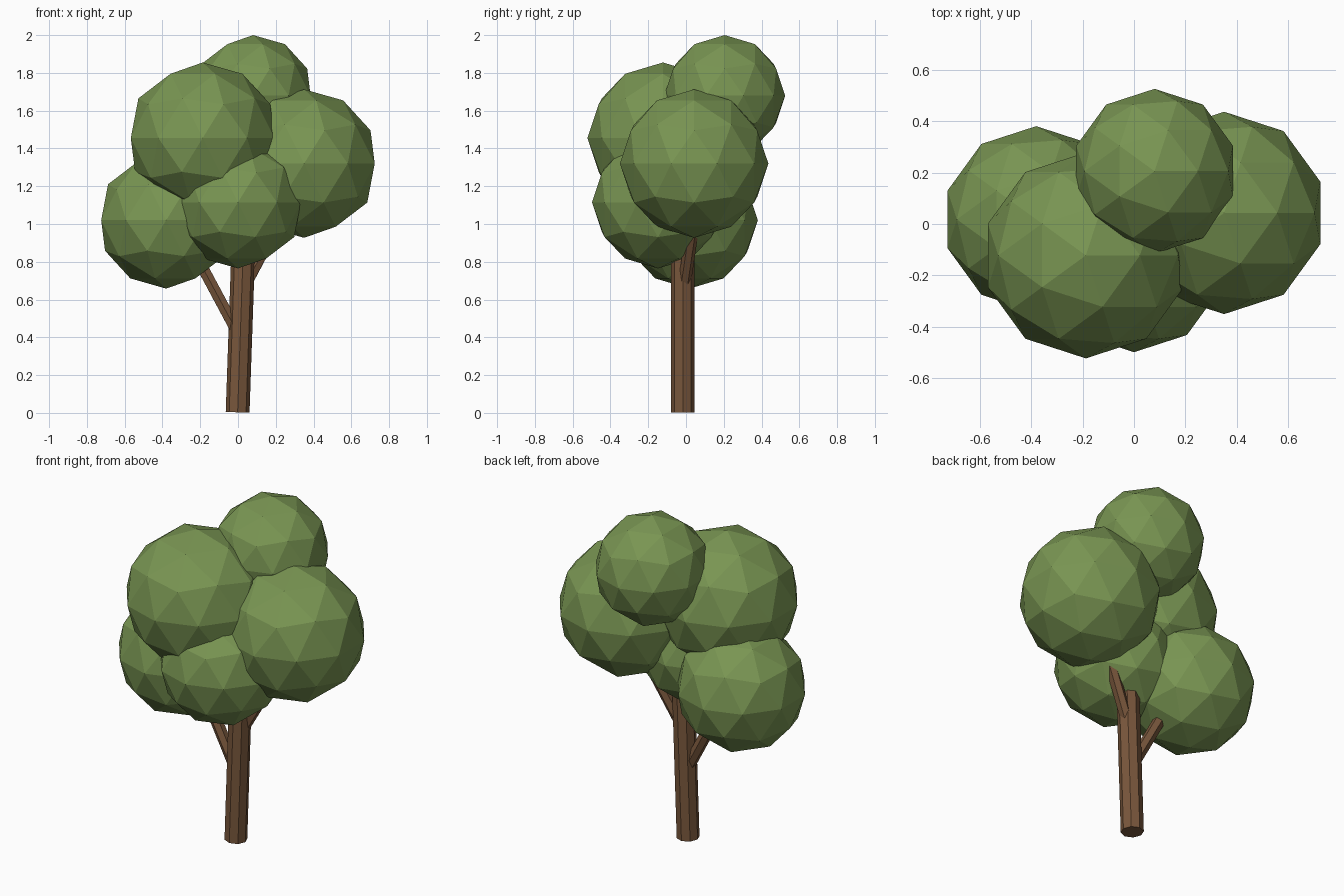
import bpy
from mathutils import Vector

if "Cube" in bpy.data.objects:
    bpy.data.objects.remove(bpy.data.objects["Cube"])


def material(name, rgb):
    m = bpy.data.materials.new(name)
    m.diffuse_color = (*rgb, 1)
    m.use_nodes = True
    m.node_tree.nodes["Principled BSDF"].inputs["Base Color"].default_value = m.diffuse_color
    return m


leaf = material("leaf_green", (0.19, 0.30, 0.085))
bark = material("bark_brown", (0.19, 0.095, 0.045))


def finish(name, mat):
    ob = bpy.context.object
    ob.name = name
    ob.data.materials.append(mat)
    return ob


def limb(name, start, end, radius, sides):
    """Straight prism running between two points."""
    a, b = Vector(start), Vector(end)
    d = b - a
    bpy.ops.mesh.primitive_cylinder_add(vertices=sides, radius=radius, depth=d.length,
                                        location=(a + b) / 2)
    ob = finish(name, bark)
    ob.rotation_mode = 'QUATERNION'
    ob.rotation_quaternion = Vector((0, 0, 1)).rotation_difference(d)


# Leaning trunk and two branches that end inside the foliage
limb("trunk", (-0.002, -0.017, 0.003), (0.036, -0.017, 1.10), 0.063, 8)
limb("left_branch", (0.005, -0.017, 0.41), (-0.30, 0.0, 0.98), 0.034, 6)
limb("right_branch", (0.02, -0.015, 0.64), (0.20, 0.035, 0.98), 0.034, 6)

# Foliage clumps: centre and radius
clumps = {
    "foliage_left": ((-0.38, 0.018, 1.02), 0.362),
    "foliage_front": ((0.0, -0.148, 1.115), 0.35),
    "foliage_right": ((0.35, 0.043, 1.32), 0.393),
    "foliage_upper_left": ((-0.187, -0.122, 1.455), 0.40),
    "foliage_top": ((0.08, 0.205, 1.68), 0.32),
}
for name, (centre, radius) in clumps.items():
    bpy.ops.mesh.primitive_ico_sphere_add(subdivisions=2, radius=radius, location=centre)
    finish(name, leaf)
